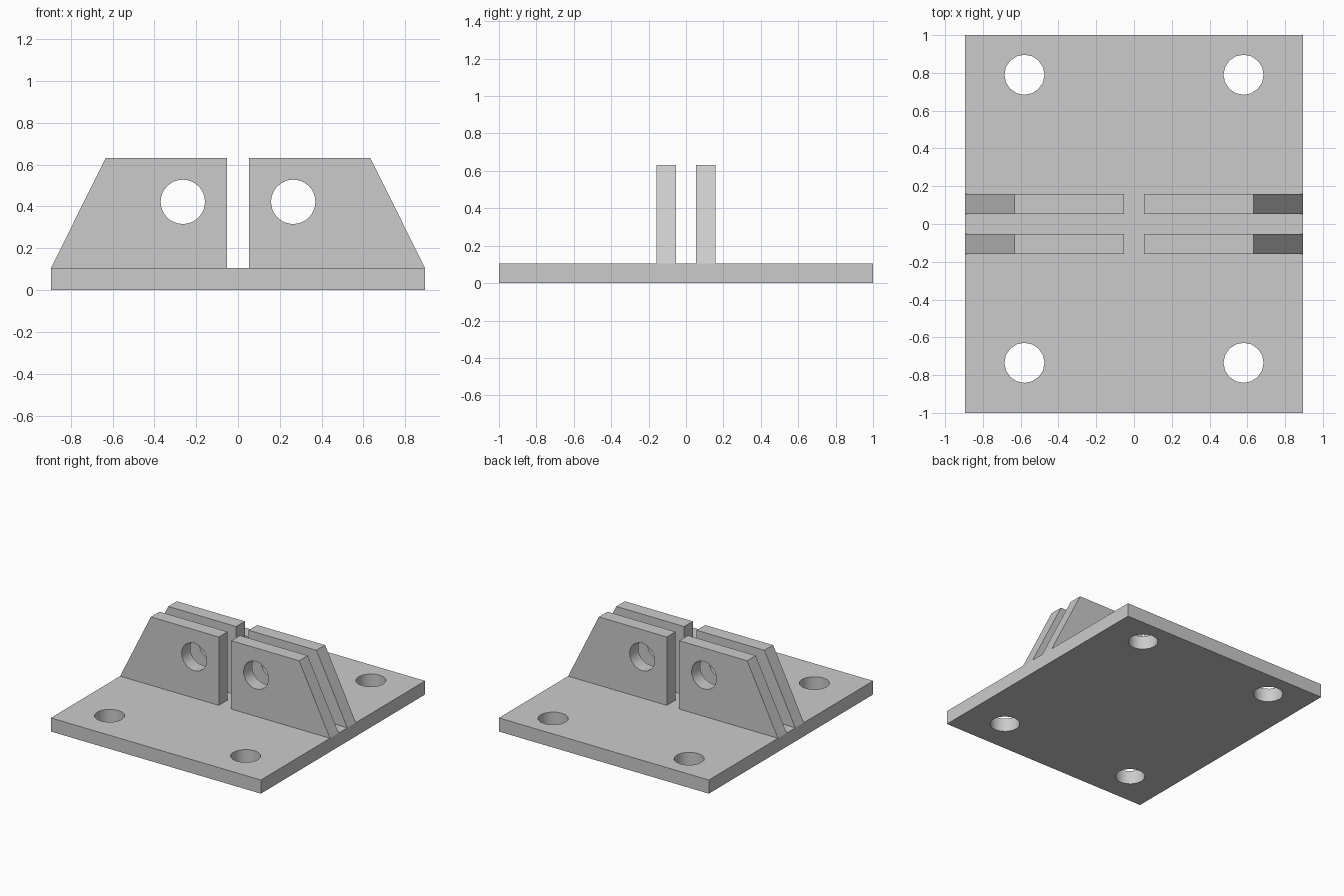
import bpy, bmesh, math
from mathutils import Matrix, Vector

cube = bpy.data.objects.get("Cube")
if cube:
    bpy.data.objects.remove(cube, do_unlink=True)

PLATE_X, PLATE_Y, PLATE_H = 0.895, 1.0, 0.105
LUG_TOP, LUG_T, GAP = 0.632, 0.105, 0.053
HOLE_R = 0.106

grey = bpy.data.materials.new("plain grey")
grey.use_nodes = True
colour = (0.6, 0.6, 0.6, 1)
grey.diffuse_color = colour
grey.node_tree.nodes["Principled BSDF"].inputs["Base Color"].default_value = colour


def add_object(name, bm):
    bmesh.ops.recalc_face_normals(bm, faces=bm.faces)
    mesh = bpy.data.meshes.new(name)
    bm.to_mesh(mesh)
    bm.free()
    mesh.materials.append(grey)
    obj = bpy.data.objects.new(name, mesh)
    bpy.context.collection.objects.link(obj)
    return obj


def prism(name, outline, depth):
    """Extrude a closed outline of 3D points along a depth vector."""
    bm = bmesh.new()
    face = bm.faces.new([bm.verts.new(p) for p in outline])
    extruded = bmesh.ops.extrude_face_region(bm, geom=[face], use_keep_orig=True)
    moved = [g for g in extruded["geom"] if isinstance(g, bmesh.types.BMVert)]
    bmesh.ops.translate(bm, verts=moved, vec=Vector(depth))
    return add_object(name, bm)


def drill(obj, centres, rotation, sides):
    """Cut round holes through the part, then shade the bores smooth."""
    bm = bmesh.new()
    for c in centres:
        bmesh.ops.create_cone(bm, cap_ends=True, segments=sides, radius1=HOLE_R,
                              radius2=HOLE_R, depth=0.4,
                              matrix=Matrix.Translation(c) @ rotation)
    cutter = add_object("hole_cutter", bm)
    cutter.hide_render = True
    mod = obj.modifiers.new("holes", "BOOLEAN")
    mod.operation, mod.solver, mod.object = "DIFFERENCE", "EXACT", cutter
    bpy.ops.object.select_all(action="DESELECT")
    obj.select_set(True)
    bpy.context.view_layer.objects.active = obj
    bpy.ops.object.modifier_apply(modifier=mod.name)
    bpy.data.objects.remove(cutter, do_unlink=True)
    bpy.ops.object.shade_smooth_by_angle(angle=math.radians(30))


# Base plate with four bolt holes
plate = prism("base_plate",
              [(-PLATE_X, -PLATE_Y, 0), (PLATE_X, -PLATE_Y, 0),
               (PLATE_X, PLATE_Y, 0), (-PLATE_X, PLATE_Y, 0)],
              (0, 0, PLATE_H))
drill(plate, [Vector((x, y, PLATE_H / 2)) for x in (-0.58, 0.58) for y in (-0.735, 0.79)],
      Matrix.Identity(4), 16)

# Four upright lugs with sloped outer edges and pin holes
for side, sx in (("left", 1), ("right", -1)):
    for end, y in (("front", -GAP - LUG_T), ("back", GAP)):
        profile = [(GAP, PLATE_H), (PLATE_X, PLATE_H), (0.632, LUG_TOP), (GAP, LUG_TOP)]
        lug = prism(f"{end}_{side}_lug", [(sx * x, y, z) for x, z in profile], (0, LUG_T, 0))
        drill(lug, [Vector((sx * 0.264, y + LUG_T / 2, 0.422))],
              Matrix.Rotation(math.pi / 2, 4, "X"), 32)
